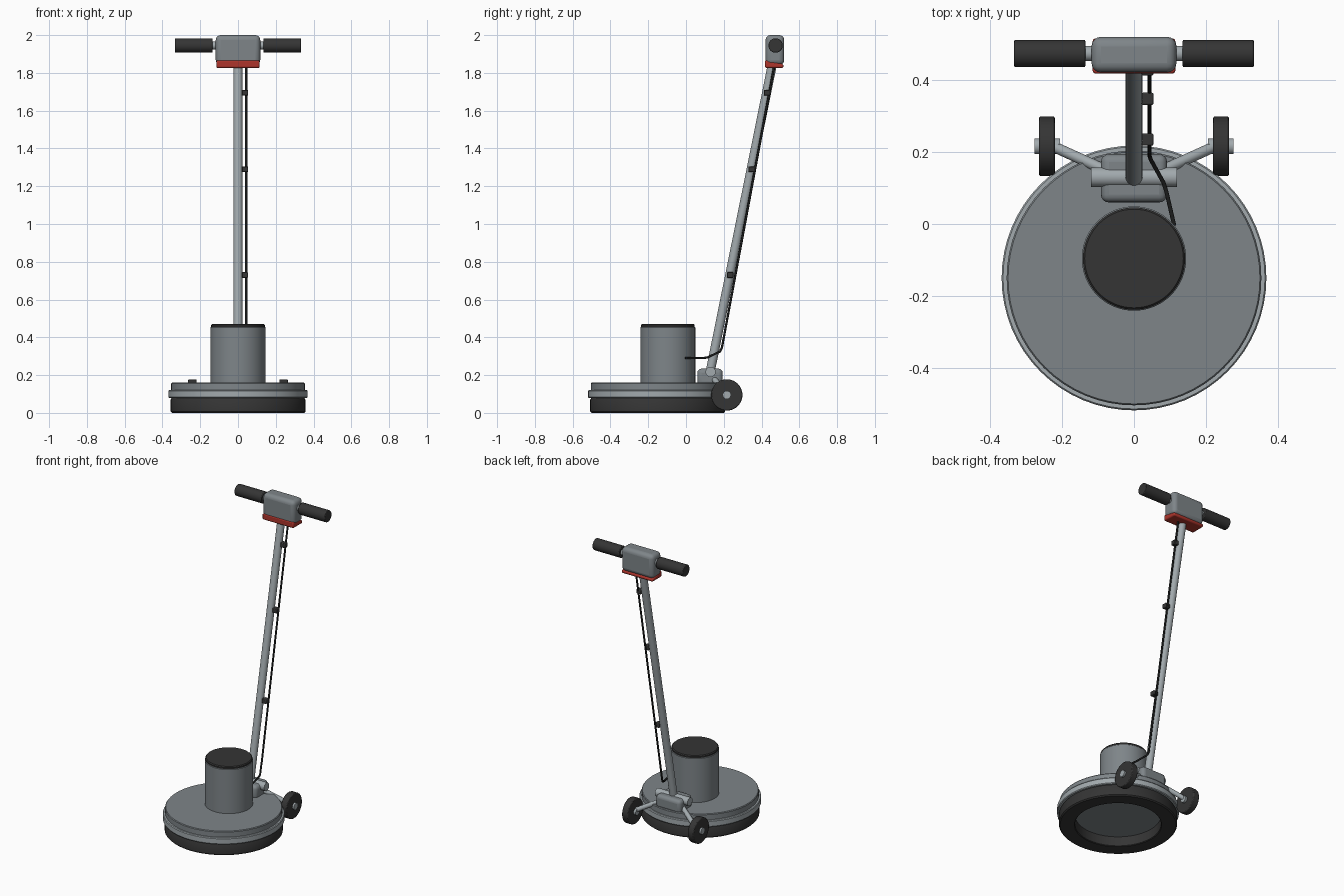
import bpy, bmesh, math
from mathutils import Vector

cube = bpy.data.objects.get("Cube")
if cube:
    bpy.data.objects.remove(cube, do_unlink=True)


def material(name, r, g, b):
    m = bpy.data.materials.new(name)
    m.use_nodes = True
    m.diffuse_color = (r, g, b, 1)
    bsdf = next(n for n in m.node_tree.nodes if n.type == 'BSDF_PRINCIPLED')
    bsdf.inputs["Base Color"].default_value = (r, g, b, 1)
    bsdf.inputs["Roughness"].default_value = 0.6
    return m


GREY = material("body grey", 0.21, 0.235, 0.25)
LIGHT = material("light metal", 0.36, 0.4, 0.42)
BLACK = material("black rubber", 0.035, 0.035, 0.035)
CABLE = material("cable black", 0.012, 0.013, 0.013)
RED = material("red trim", 0.42, 0.035, 0.025)


def finish(name, bm, mat, bevel=0, segments=2):
    bmesh.ops.recalc_face_normals(bm, faces=bm.faces)
    mesh = bpy.data.meshes.new(name)
    bm.to_mesh(mesh)
    bm.free()
    mesh.materials.append(mat)
    ob = bpy.data.objects.new(name, mesh)
    bpy.context.collection.objects.link(ob)
    if bevel:
        mod = ob.modifiers.new("Bevel", 'BEVEL')
        mod.width, mod.segments = bevel, segments
        mod.limit_method, mod.angle_limit = 'ANGLE', math.radians(40)
    bpy.ops.object.select_all(action='DESELECT')
    ob.select_set(True)
    bpy.context.view_layer.objects.active = ob
    bpy.ops.object.shade_smooth_by_angle(angle=math.radians(35))
    return ob


def lathe(name, profile, center, mat, sides=64):
    """Spin a (radius, height) profile about a vertical axis."""
    bm = bmesh.new()
    verts = [bm.verts.new((r, 0, z)) for r, z in profile]
    edges = [bm.edges.new(pair) for pair in zip(verts, verts[1:])]
    bmesh.ops.spin(bm, geom=verts + edges, axis=(0, 0, 1), cent=(0, 0, 0),
                   angle=math.tau, steps=sides)
    bmesh.ops.remove_doubles(bm, verts=bm.verts, dist=1e-5)
    bmesh.ops.translate(bm, verts=bm.verts, vec=(*center, 0))
    return finish(name, bm, mat)


def rod(name, a, b, radius, mat, sides=24, bevel=0):
    a, b = Vector(a), Vector(b)
    bm = bmesh.new()
    bmesh.ops.create_cone(bm, cap_ends=True, segments=sides, radius1=radius,
                          radius2=radius, depth=(b - a).length)
    rot = (b - a).to_track_quat('Z', 'Y').to_matrix()
    bmesh.ops.rotate(bm, verts=bm.verts, matrix=rot)
    bmesh.ops.translate(bm, verts=bm.verts, vec=(a + b) / 2)
    return finish(name, bm, mat, bevel)


def box(name, low, high, mat, bevel, segments=4, shape=None):
    low, high = Vector(low), Vector(high)
    bm = bmesh.new()
    bmesh.ops.create_cube(bm, size=1)
    for v in bm.verts:
        v.co = v.co * (high - low) + (low + high) / 2
        if shape:
            shape(v)
    return finish(name, bm, mat, bevel, segments)


# Scrubbing deck: brush ring, bumper and cover
deck = (0, -0.15)
lathe("brush_ring", [(0.26, 0.075), (0.26, 0.004), (0.264, 0), (0.35, 0),
                     (0.357, 0.007), (0.357, 0.07), (0.352, 0.078),
                     (0.26, 0.078)], deck, BLACK)
lathe("bumper", [(0, 0.066), (0.259, 0.066)], deck, GREY).name = "deck_underside"
lathe("bumper", [(0.3, 0.078), (0.364, 0.078), (0.368, 0.083), (0.368, 0.116),
                 (0.364, 0.121), (0.3, 0.121)], deck, LIGHT)
lathe("deck_cover", [(0.25, 0.085), (0.354, 0.11), (0.354, 0.155),
                     (0.35, 0.16), (0, 0.16)], deck, GREY)

# Motor housing and cap
motor = (0, -0.096)
lathe("motor_housing", [(0.145, 0.155), (0.145, 0.453), (0.141, 0.457),
                        (0, 0.457)], motor, GREY)
lathe("motor_cap", [(0.142, 0.455), (0.142, 0.465), (0.137, 0.471),
                    (0, 0.471)], motor, BLACK)

# Handle hinge
box("hinge_bracket", (-0.092, 0.06, 0.145), (0.092, 0.194, 0.234), GREY, 0.022)
rod("hinge_tube", (-0.12, 0.13, 0.217), (0.12, 0.13, 0.217), 0.027, LIGHT)

# Handle pole
pole_low, pole_high = Vector((0, 0.128, 0.217)), Vector((0, 0.458, 1.85))
rod("handle_pole", pole_low, pole_high, 0.024, LIGHT, 32)

# Control head with wedge-shaped trim
box("control_head", (-0.118, 0.421, 1.842), (0.118, 0.52, 2.0), GREY, 0.026)


def wedge(v):
    if v.co.z > 1.85 and v.co.y > 0.45:
        v.co.z = 1.846


box("head_trim", (-0.115, 0.418, 1.826), (0.115, 0.516, 1.868), RED, 0.008, 2, wedge)

# Wheels, arms and grips on both sides
for side, s in (("left", 1), ("right", -1)):
    rod(side + "_grip", (s * 0.135, 0.474, 1.945), (s * 0.333, 0.474, 1.945),
        0.038, BLACK, 32, 0.004)
    rod(side + "_grip_neck", (s * 0.1, 0.474, 1.945), (s * 0.14, 0.474, 1.945),
        0.021, LIGHT)
    rod(side + "_wheel_arm", (s * 0.085, 0.152, 0.175), (s * 0.23, 0.218, 0.098),
        0.015, LIGHT)
    rod(side + "_wheel", (s * 0.22, 0.216, 0.095), (s * 0.264, 0.216, 0.095),
        0.083, BLACK, 40, 0.005)
    rod(side + "_axle", (s * 0.205, 0.216, 0.095), (s * 0.276, 0.216, 0.095),
        0.022, LIGHT)

# Power cable
curve = bpy.data.curves.new("power_cable", 'CURVE')
curve.dimensions = '3D'
curve.bevel_depth = 0.006
curve.bevel_resolution = 2
curve.use_fill_caps = True
path = [(0.043, 0.47, 1.85), (0.043, 0.19, 0.345), (0.046, 0.18, 0.325),
        (0.082, 0.115, 0.294), (0.09, 0.09, 0.29), (0.112, -0.005, 0.29)]
spline = curve.splines.new('POLY')
spline.points.add(len(path) - 1)
for point, co in zip(spline.points, path):
    point.co = (*co, 1)
curve.materials.append(CABLE)
bpy.context.collection.objects.link(bpy.data.objects.new("power_cable", curve))

# Cable clips along the pole
for i, z in enumerate((0.73, 1.29, 1.695)):
    c = pole_low.lerp(pole_high, (z - pole_low.z) / (pole_high.z - pole_low.z))
    box(f"cable_clip_{i + 1}", (0.021, c.y - 0.014, z - 0.015),
        (0.054, c.y + 0.02, z + 0.015), BLACK, 0.004, 2)
